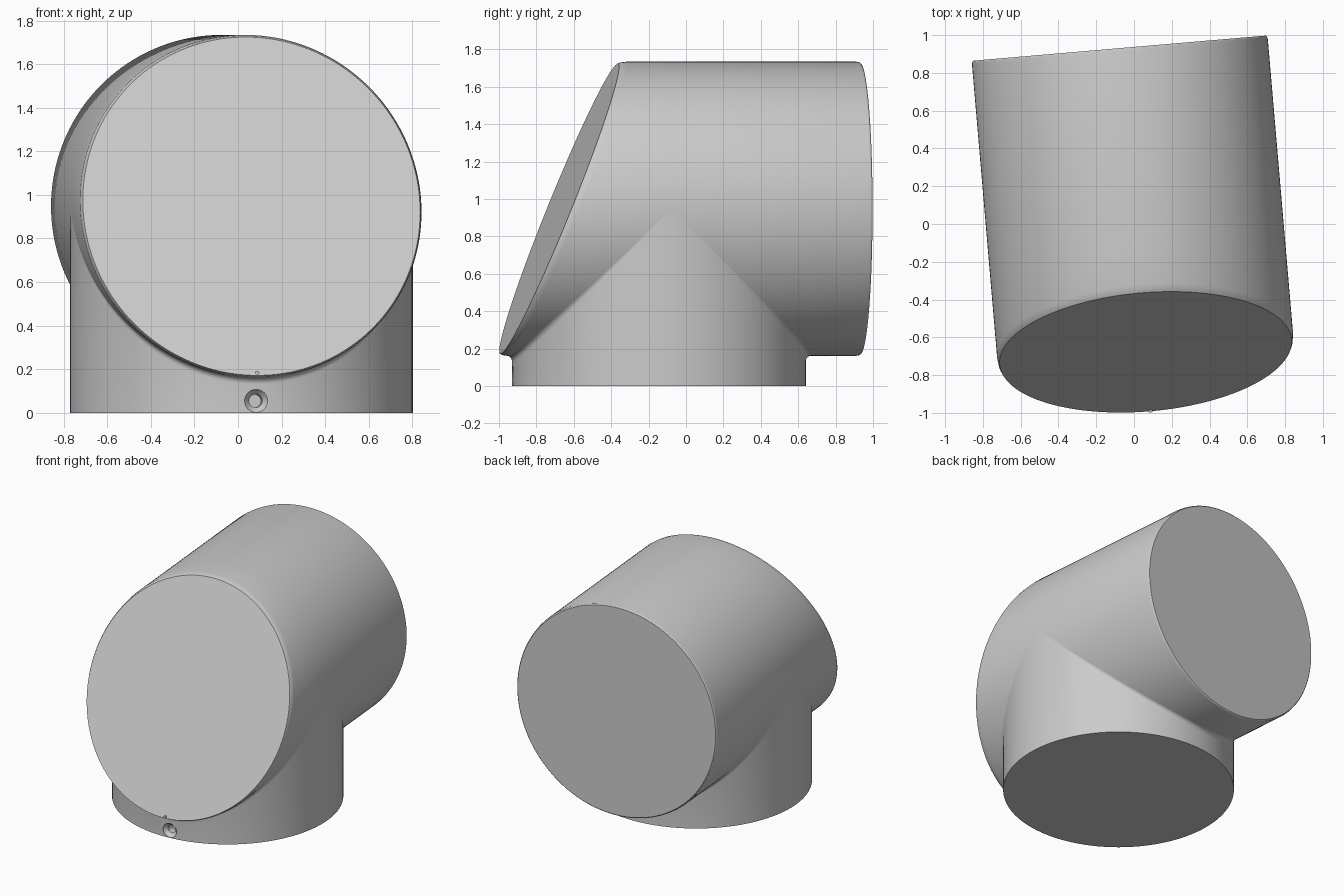
import bpy, bmesh
from math import sin, cos, pi, radians
from mathutils import Vector, Matrix

if "Cube" in bpy.data.objects:
    bpy.data.objects.remove(bpy.data.objects["Cube"], do_unlink=True)

R = 0.786        # radius of both pipes
F = 0.03         # fillet radius at the joint
H = 0.948        # height of the horizontal axis
N = 160          # sides
BACK = 1.08      # joint to back cap
FRONT = 0.535    # joint to centre of slanted front cap
SLANT = 0.405    # slope of the front cap
PLACE = Matrix.Translation((0.016, -0.145, H)) @ Matrix.Rotation(radians(4.9), 4, "Z")
ANGLES = [2 * pi * i / N for i in range(N)]

grey = bpy.data.materials.new("light grey")
grey.use_nodes = True
grey.diffuse_color = (0.6, 0.6, 0.6, 1)
grey.node_tree.nodes["Principled BSDF"].inputs["Base Color"].default_value = (0.6, 0.6, 0.6, 1)


def loft(bm, loops, cap_start=False, cap_end=False):
    """Skin a list of closed loops with quads."""
    rows = [[bm.verts.new(p) for p in loop] for loop in loops]
    for a, b in zip(rows, rows[1:]):
        for i in range(len(a)):
            j = (i + 1) % len(a)
            bm.faces.new((a[i], a[j], b[j], b[i]))
    if cap_start:
        bm.faces.new(rows[0])
    if cap_end:
        bm.faces.new(rows[-1])


def finish(name, bm):
    bmesh.ops.remove_doubles(bm, verts=bm.verts, dist=1e-5)
    bmesh.ops.dissolve_degenerate(bm, edges=bm.edges, dist=1e-6)
    bmesh.ops.recalc_face_normals(bm, faces=bm.faces)
    mesh = bpy.data.meshes.new(name)
    bm.to_mesh(mesh)
    bm.free()
    mesh.materials.append(grey)
    ob = bpy.data.objects.new(name, mesh)
    ob.matrix_world = PLACE
    bpy.context.collection.objects.link(ob)
    return ob


def activate(ob):
    bpy.ops.object.select_all(action="DESELECT")
    ob.select_set(True)
    bpy.context.view_layer.objects.active = ob


def circle(r, y, z=0, sides=32):
    return [(r * cos(2 * pi * i / sides), y, z + r * sin(2 * pi * i / sides))
            for i in range(sides)]


def joint_y(a, side):
    """Where each half of the horizontal pipe begins."""
    return side * (R + F) * max(0, -sin(a))


def front_loop(r, inset):
    return [(r * cos(a), min(-FRONT + SLANT * r * sin(a) + inset, joint_y(a, -1) - 0.002),
             r * sin(a)) for a in ANGLES]


def fillet_point(a, t):
    """Point on the rolling-ball fillet, from upright (t=0) to horizontal pipe (t=1)."""
    c, s = cos(a), sin(a)
    centre = Vector((c, s, -abs(s))) * (R + F)
    upright, level = Vector((-c, -s, 0)), Vector((-c, 0, abs(s)))
    return centre + upright.lerp(level, t).normalized() * F


bm = bmesh.new()
# upright pipe and fillet
base = [(R * cos(a), R * sin(a), -H) for a in ANGLES]
fillet = [[fillet_point(a, k / 6) for a in ANGLES] for k in range(7)]
loft(bm, [base] + fillet, cap_start=True)
# front half with slanted, softened end
start = [(R * cos(a), joint_y(a, -1), R * sin(a)) for a in ANGLES]
loft(bm, [start, front_loop(R, 0.04), front_loop(R - 0.004, 0.012),
          front_loop(R - 0.01, 0)], cap_end=True)
# back half with square, softened end
start = [(R * cos(a), joint_y(a, 1), R * sin(a)) for a in ANGLES]
loft(bm, [start, circle(R, BACK - 0.02, 0, N), circle(R - 0.003, BACK - 0.006, 0, N),
          circle(R - 0.009, BACK, 0, N)], cap_end=True)
body = finish("pipe_body", bm)

# countersunk screw hole in the front of the upright pipe
bm = bmesh.new()
loft(bm, [circle(r, y, 0.055 - H) for r, y in
          ((0.053, -0.83), (0.053, -0.782), (0.03, -0.755), (0.03, -0.70))], True, True)
cutter = finish("screw_hole_cutter", bm)
cutter.hide_render = True
cut = body.modifiers.new("screw hole", "BOOLEAN")
cut.operation = "DIFFERENCE"
cut.solver = "EXACT"
cut.object = cutter
activate(body)
bpy.ops.object.modifier_apply(modifier=cut.name)
bpy.data.objects.remove(cutter, do_unlink=True)

# small pin at the bottom of the front cap
bm = bmesh.new()
loft(bm, [circle(0.009, y, 0.183 - H, 16) for y in (-0.83, -0.855)], True, True)
pin = finish("locating_pin", bm)

for ob in (body, pin):
    activate(ob)
    bpy.ops.object.shade_smooth_by_angle(angle=radians(25))
